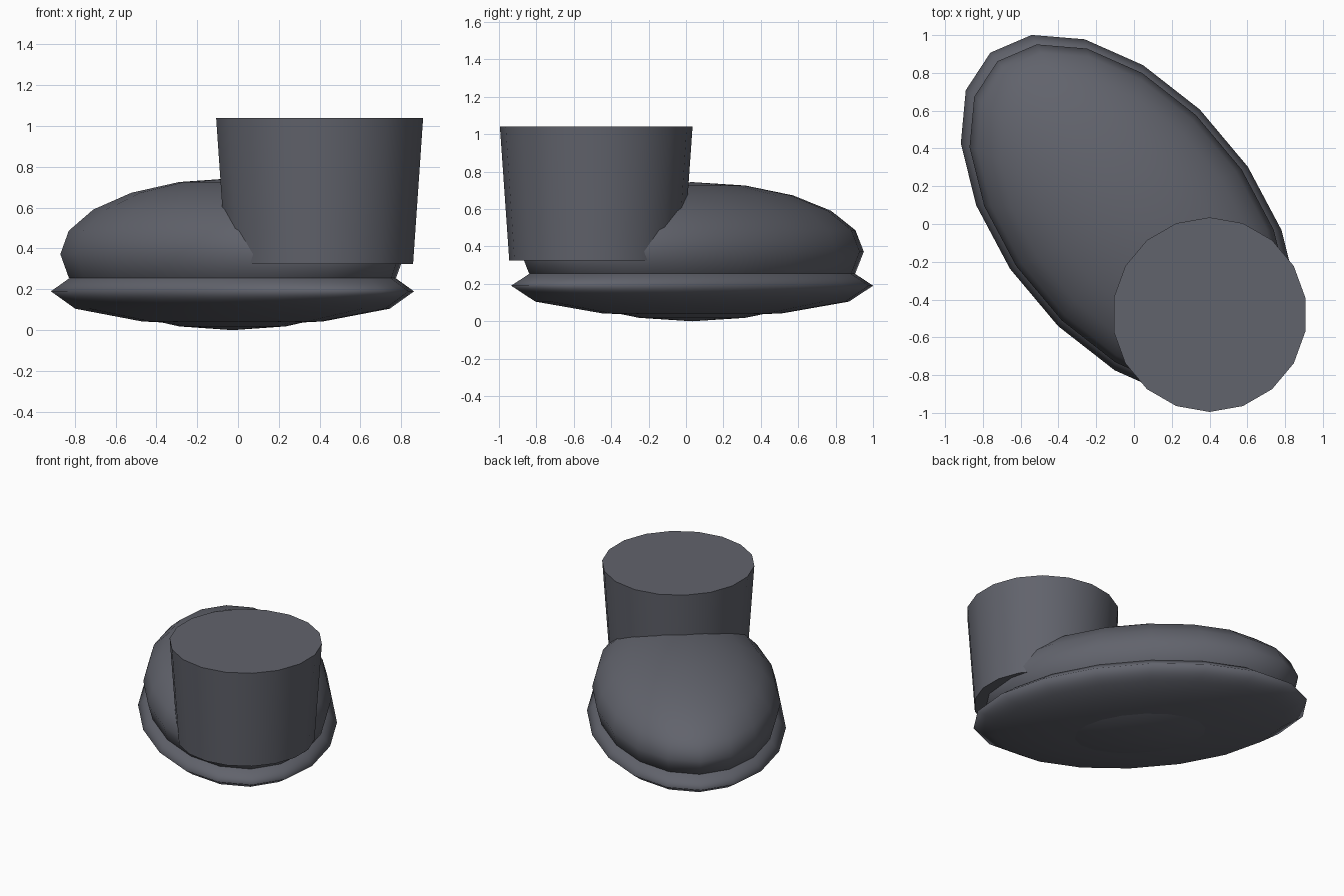
import bpy
import bmesh
from math import sin, cos, pi, radians

cube = bpy.data.objects.get("Cube")
if cube:
    bpy.data.objects.remove(cube, do_unlink=True)

SIDES = 18

leather = bpy.data.materials.new("slate_grey")
leather.use_nodes = True
colour = (0.12, 0.125, 0.15, 1)
leather.diffuse_color = colour
leather.node_tree.nodes["Principled BSDF"].inputs["Base Color"].default_value = colour


def lathe(name, profile, scale, location, turn):
    """Spin (radius, height) rings, listed bottom to top; zero radius is a pole."""
    bm = bmesh.new()
    rings = []
    for r, z in profile:
        if r < 1e-6:
            rings.append([bm.verts.new((0, 0, z))])
        else:
            angles = [2 * pi * i / SIDES for i in range(SIDES)]
            rings.append([bm.verts.new((r * cos(a), r * sin(a), z)) for a in angles])
    for low, high in zip(rings, rings[1:]):
        for i in range(SIDES):
            j = (i + 1) % SIDES
            if len(low) == 1:
                face = (low[0], high[j], high[i])
            elif len(high) == 1:
                face = (low[i], low[j], high[0])
            else:
                face = (low[i], low[j], high[j], high[i])
            bm.faces.new(face).smooth = True
    # Flat caps on open ends
    if len(rings[0]) > 1:
        bm.faces.new(rings[0][::-1])
    if len(rings[-1]) > 1:
        bm.faces.new(rings[-1])
    mesh = bpy.data.meshes.new(name)
    bm.to_mesh(mesh)
    bm.free()
    mesh.materials.append(leather)
    obj = bpy.data.objects.new(name, mesh)
    bpy.context.collection.objects.link(obj)
    obj.scale = scale
    obj.location = location
    obj.rotation_euler.z = radians(turn)
    return obj


def ball(rings):
    """Half-circle profile of a unit ball."""
    return [(cos(a), sin(a)) for a in (pi * i / rings - pi / 2 for i in range(rings + 1))]


# Foot: wide flat sole with a taller upper, toe pointing back and right
lathe("sole", ball(6), (1.141, 0.666, 0.17), (-0.027, 0.033, 0.19), 130)
lathe("foot_upper", ball(10), (1.082, 0.631, 0.372), (-0.027, 0.033, 0.372), 130)

# Leg: tapered shaft over the heel
lathe("ankle_shaft", [(0.465, 0.325), (0.515, 1.04)], (1, 1, 1), (0.4, -0.48, 0), 90)
